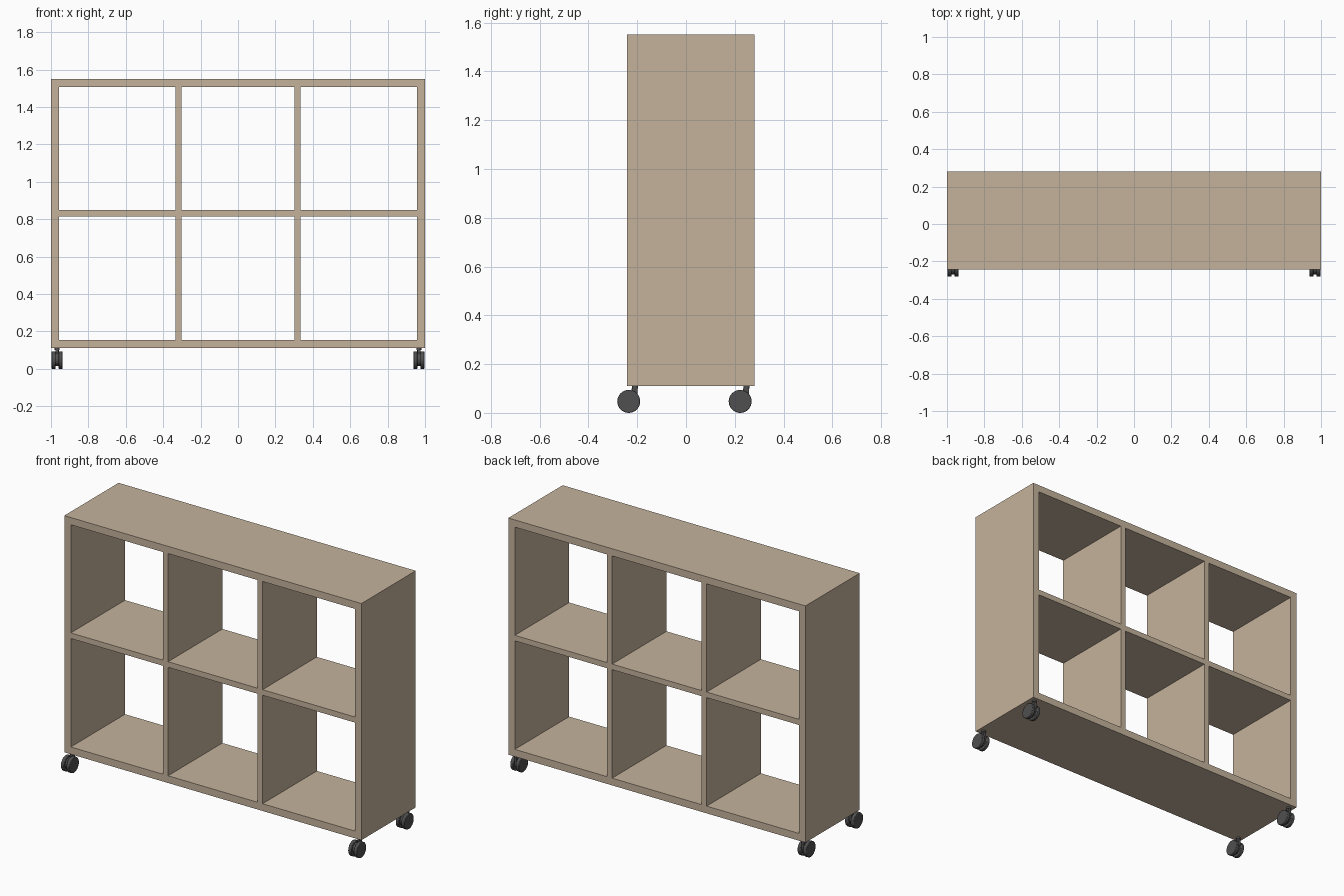
import bpy, math

if "Cube" in bpy.data.objects:
    bpy.data.objects.remove(bpy.data.objects["Cube"])

def material(name, rgb):
    m = bpy.data.materials.new(name)
    m.diffuse_color = (*rgb, 1)
    m.use_nodes = True
    m.node_tree.nodes["Principled BSDF"].inputs["Base Color"].default_value = m.diffuse_color
    return m

wood = material("light wood", (0.56, 0.45, 0.335))
rubber = material("dark grey", (0.08, 0.08, 0.08))

def box(name, x0, x1, y0, y1, z0, z1, mat):
    bpy.ops.mesh.primitive_cube_add(size=1, location=((x0+x1)/2, (y0+y1)/2, (z0+z1)/2))
    o = bpy.context.object
    o.name = name
    o.scale = (x1-x0, y1-y0, z1-z0)
    bpy.ops.object.transform_apply(location=False, rotation=False, scale=True)
    o.data.materials.append(mat)
    return o

def cylinder(name, loc, r, depth, axis='Z', verts=32, bevel=0):
    rot = (0, math.pi/2, 0) if axis == 'X' else (0, 0, 0)
    bpy.ops.mesh.primitive_cylinder_add(vertices=verts, radius=r, depth=depth, location=loc, rotation=rot)
    o = bpy.context.object
    o.name = name
    o.data.materials.append(rubber)
    if bevel:
        b = o.modifiers.new("bevel", 'BEVEL')
        b.width, b.segments = bevel, 2
    bpy.ops.object.shade_smooth_by_angle(angle=math.radians(35))
    return o

# cabinet frame
Y0, Y1, Z0, Z1, T = -0.242, 0.28, 0.111, 1.551, 0.044
box("bottom_panel", -1, 1, Y0, Y1, Z0, Z0+T, wood)
box("top_panel", -1, 1, Y0, Y1, Z1-T, Z1, wood)
for side, s in (("left", -1), ("right", 1)):
    a, b = sorted((s, s*(1-T)))
    box(side+"_panel", a, b, Y0, Y1, Z0+T, Z1-T, wood)

# middle shelf and dividers
S0, S1 = 0.815, 0.849
box("middle_shelf", -1+T, 1-T, Y0, Y1, S0, S1, wood)
for side, s in (("left", -1), ("right", 1)):
    a, b = sorted((s*0.301, s*0.335))
    box(side+"_lower_divider", a, b, Y0, Y1, Z0+T, S0, wood)
    box(side+"_upper_divider", a, b, Y0, Y1, S1, Z1-T, wood)

# twin-wheel casters, trailing towards the front
for side, x in (("left", -0.967), ("right", 0.967)):
    for end, y in (("front", -0.235), ("back", 0.222)):
        n = side + "_" + end
        for i in (-1, 1):
            cylinder(f"{n}_wheel", (x+i*0.0185, y, 0.047), 0.047, 0.021, 'X', 32, 0.003)
        cylinder(n+"_hub", (x, y, 0.05), 0.034, 0.017, 'X')
        box(n+"_bracket", x-0.008, x+0.008, y+0.012, y+0.036, 0.055, 0.1, rubber)
        cylinder(n+"_stem", (x, y+0.026, 0.099), 0.009, 0.024, 'Z', 24)
        cylinder(n+"_collar", (x, y+0.026, 0.106), 0.013, 0.011, 'Z', 24)
